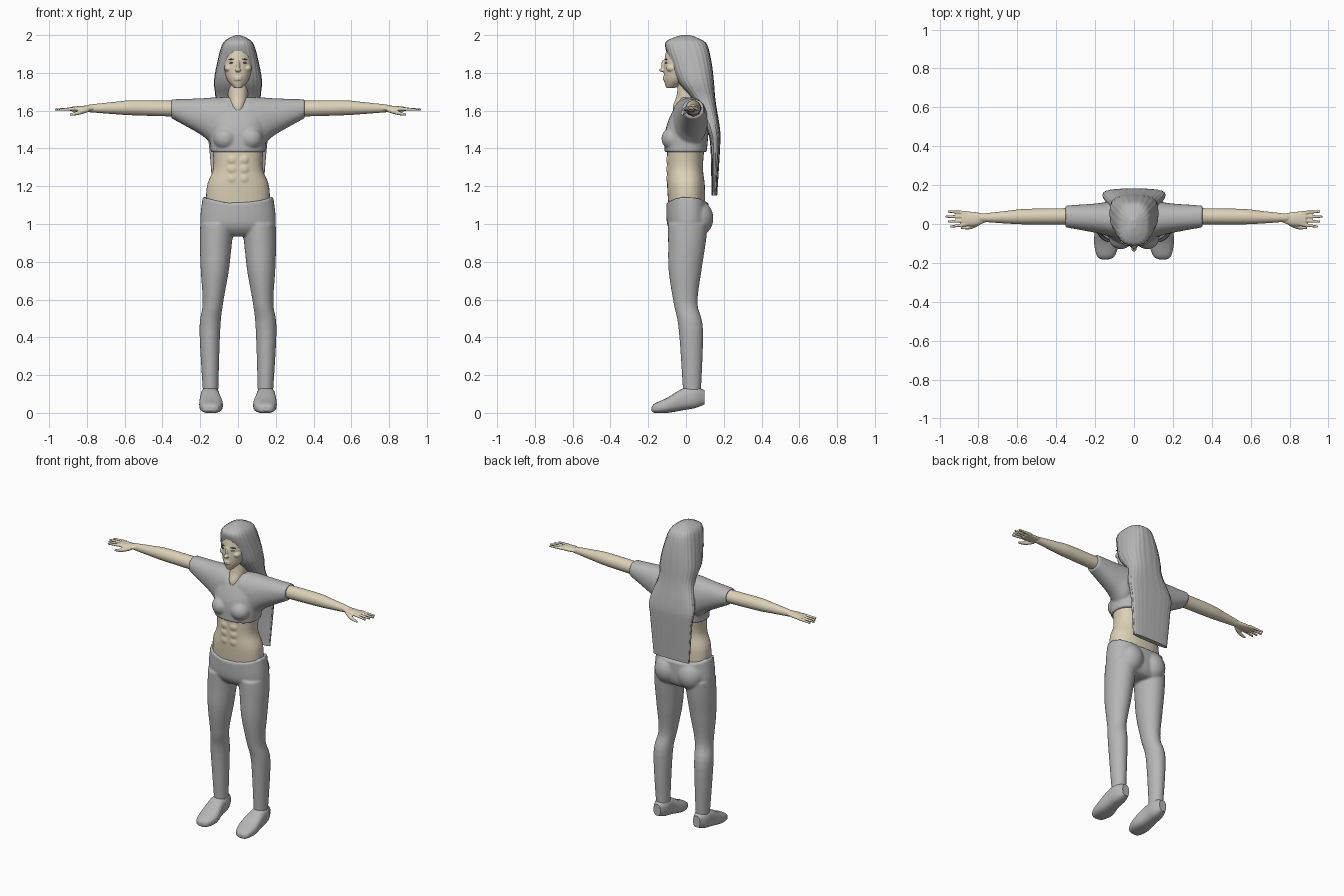
import bpy, bmesh, math
from mathutils import Matrix, Vector

default_cube = bpy.data.objects.get("Cube")
if default_cube:
    bpy.data.objects.remove(default_cube, do_unlink=True)


def material(name, color):
    mat = bpy.data.materials.new(name)
    mat.use_nodes = True
    mat.diffuse_color = (*color, 1)
    shader = mat.node_tree.nodes["Principled BSDF"]
    shader.inputs["Base Color"].default_value = (*color, 1)
    return mat


grey = material("soft grey", (.47, .47, .47))
skin = material("pale skin", (.72, .64, .48))
dark = material("dark grey", (.16, .15, .14))

# Maps (position along the axis, across, other across) to x, y, z
AXES = {
    "x": lambda along, across, other: Vector((along, across, other)),
    "y": lambda along, across, other: Vector((across, along, other)),
    "z": lambda along, across, other: Vector((across, other, along)),
}


def spline(rows, steps):
    """Smooth curve through rows of numbers."""
    rows = [Vector(row) for row in rows]
    padded = [rows[0], *rows, rows[-1]]
    result = []
    for before, start, end, after in zip(padded, padded[1:], padded[2:], padded[3:]):
        leave, arrive = (end - before) / 2, (after - start) / 2
        for step in range(steps):
            t = step / steps
            ease = t * t * (3 - 2 * t)
            result.append(start.lerp(end, ease)
                          + leave * (t * (1 - t) ** 2) - arrive * (t * t * (1 - t)))
    return result + [rows[-1]]


def rounded(value, power):
    return math.copysign(abs(value) ** (2 / power), value)


def loft(bm, axis, rings, side=1, power=2, sides=32, steps=5, ridge=0):
    """Closed skin over rings of (position, low, high, other low, other high)."""
    loops = []
    for along, low, high, other_low, other_high in spline(rings, steps):
        loop = []
        for index in range(sides):
            angle = math.tau * index / sides
            swell = (1 + ridge * math.cos(angle * sides / 4)) / 2
            across = rounded(math.cos(angle), power) * swell
            other = rounded(math.sin(angle), power) * swell
            point = AXES[axis](along, (low + high) / 2 + across * (high - low),
                               (other_low + other_high) / 2 + other * (other_high - other_low))
            point.x *= side
            loop.append(bm.verts.new(point))
        loops.append(loop)
    for lower, upper in zip(loops, loops[1:]):
        for index in range(sides):
            bm.faces.new((lower[index - 1], lower[index], upper[index], upper[index - 1]))
    bm.faces.new(loops[0])
    bm.faces.new(loops[-1])
    return [vert for loop in loops for vert in loop]


def upright(bm, rings, **options):
    """Symmetric loft from (height, half width, front, back)."""
    rings = [(height, -half, half, front, back) for height, half, front, back in rings]
    return loft(bm, "z", rings, **options)


def limb(bm, axis, points, side, stretch=1, **options):
    """Round tube from (position, centre, other centre, radius)."""
    rings = [(along, across - radius, across + radius,
              other - radius * stretch, other + radius * stretch)
             for along, across, other, radius in points]
    loft(bm, axis, rings, side, **options)


def ball(bm, center, radii):
    matrix = Matrix.Translation(center) @ Matrix.Diagonal((*radii, 1))
    bmesh.ops.create_uvsphere(bm, u_segments=24, v_segments=16, radius=1, matrix=matrix)


def finish(name, bm, mat, voxel=0, smooth=3):
    """Turn the mesh into an object; a voxel size fuses its parts."""
    bmesh.ops.recalc_face_normals(bm, faces=bm.faces)
    for face in bm.faces:
        face.smooth = len(face.verts) <= 4
    mesh = bpy.data.meshes.new(name)
    bm.to_mesh(mesh)
    bm.free()
    mesh.materials.append(mat)
    obj = bpy.data.objects.new(name, mesh)
    bpy.context.collection.objects.link(obj)
    if voxel:
        fuse = obj.modifiers.new("fuse", "REMESH")
        fuse.mode = "VOXEL"
        fuse.voxel_size = voxel
        fuse.use_smooth_shade = True
        soften = obj.modifiers.new("soften", "SMOOTH")
        soften.iterations = smooth


SIDES = ((1, "left"), (-1, "right"))

# Bare midriff with soft stomach muscles
bm = bmesh.new()
upright(bm, [(1.06, .17, -.09, .1), (1.2, .165, -.1, .1),
             (1.3, .13, -.1, .09), (1.43, .14, -.1, .1)], power=2.3)
for side, label in SIDES:
    for row in range(3):
        ball(bm, (side * .03, -.092, 1.24 + row * .05), (.027, .013, .025))
finish("midriff", bm, skin, .006)

# Head and neck, with nose, lips and cheeks
bm = bmesh.new()
ball(bm, (0, 0, 1.88), (.085, .1, .095))
upright(bm, [(1.72, .02, -.105, -.06), (1.77, .06, -.117, .02),
             (1.86, .077, -.115, .05), (1.94, .065, -.1, .05)])
upright(bm, [(1.56, .03, -.06, .08), (1.62, .045, -.07, .09),
             (1.68, .052, -.05, .07), (1.78, .05, -.04, .06)])
ball(bm, (0, -.124, 1.815), (.015, .018, .01))
ball(bm, (0, -.116, 1.84), (.01, .015, .03))
for height in (1.766, 1.777):
    ball(bm, (0, -.112, height), (.023, .012, .006))
for side, label in SIDES:
    ball(bm, (side * .05, -.075, 1.825), (.023, .03, .02))
finish("head_and_neck", bm, skin, .004, 2)

# Eyes and brows
for side, label in SIDES:
    bm = bmesh.new()
    ball(bm, (side * .033, -.103, 1.853), (.013, .008, .005))
    finish(label + "_eye", bm, dark)
    bm = bmesh.new()
    ball(bm, (side * .035, -.104, 1.872), (.018, .008, .003))
    finish(label + "_brow", bm, dark)

# Long straight hair falling down the back
bm = bmesh.new()
upright(bm, [(2, .01, -.02, .02), (1.983, .05, -.075, .065), (1.95, .083, -.11, .11),
             (1.85, .11, -.08, .135), (1.75, .126, -.04, .147), (1.65, .12, .04, .156),
             (1.5, .16, .11, .18), (1.4, .15, .13, .18), (1.15, .13, .135, .165)],
        power=2.7, sides=96, ridge=.012)
finish("hair", bm, grey)

# Cropped top with wide short sleeves
bm = bmesh.new()
upright(bm, [(1.38, .145, -.114, .11), (1.5, .15, -.108, .12),
             (1.6, .145, -.07, .12), (1.67, .095, -.025, .095)], power=2.4)
for side, label in SIDES:
    ball(bm, (side * .068, -.07, 1.452), (.062, .06, .06))
    loft(bm, "x", [(.05, -.07, .11, 1.5, 1.665), (.12, -.065, .115, 1.42, 1.67),
                   (.2, -.045, .105, 1.475, 1.665), (.352, -.017, .095, 1.56, 1.66)],
         side, power=2.2)
finish("cropped_top", bm, grey, .007)

# Arms with palms, fingers and thumbs
for side, label in SIDES:
    bm = bmesh.new()
    limb(bm, "x", [(.3, .04, 1.61, .042), (.55, .038, 1.615, .04),
                   (.65, .035, 1.614, .033), (.79, .032, 1.612, .02)], side)
    loft(bm, "x", [(.76, .01, .05, 1.6, 1.626), (.82, -.01, .062, 1.594, 1.626),
                   (.885, -.01, .066, 1.597, 1.62)], side)
    for finger in range(4):
        reach = .97 - .012 * abs(finger - 2)
        limb(bm, "x", [(.86, -.002 + finger * .02, 1.61, .01),
                       (reach, -.014 + finger * .026, 1.605, .006)], side, sides=12)
    limb(bm, "x", [(.79, .008, 1.605, .012), (.84, -.015, 1.59, .012),
                   (.89, -.02, 1.578, .006)], side, sides=12)
    finish(label + "_arm", bm, skin, .004, 2)

# Leggings, with a waistline that dips at the middle
bm = bmesh.new()
hips = upright(bm, [(1.107, .187, -.105, .12), (1, .2, -.1, .12),
                    (.95, .16, -.07, .1), (.935, .1, -.04, .07)], power=2.3)
for vert in hips:
    vert.co.z += max(0, vert.co.z - 1) * 10 * vert.co.x ** 2
for side, label in SIDES:
    ball(bm, (side * .085, .062, 1.03), (.085, .083, .095))
    limb(bm, "z", [(1, .11, .01, .09), (.9, .117, .005, .085), (.75, .123, -.005, .074),
                   (.58, .133, -.002, .054), (.44, .149, .026, .055),
                   (.1, .145, .032, .04)], side, stretch=1.17)
finish("leggings", bm, grey, .007)

# Slip-on shoes with slightly raised heels
for side, label in SIDES:
    bm = bmesh.new()
    loft(bm, "y", [(-.182, .13, .165, .01, .03), (-.165, .1, .19, 0, .05),
                   (-.1, .08, .205, 0, .08), (-.015, .095, .2, .014, .13),
                   (.05, .1, .193, .026, .138), (.097, .12, .17, .045, .12)],
         side, power=2.6)
    finish(label + "_shoe", bm, grey)
